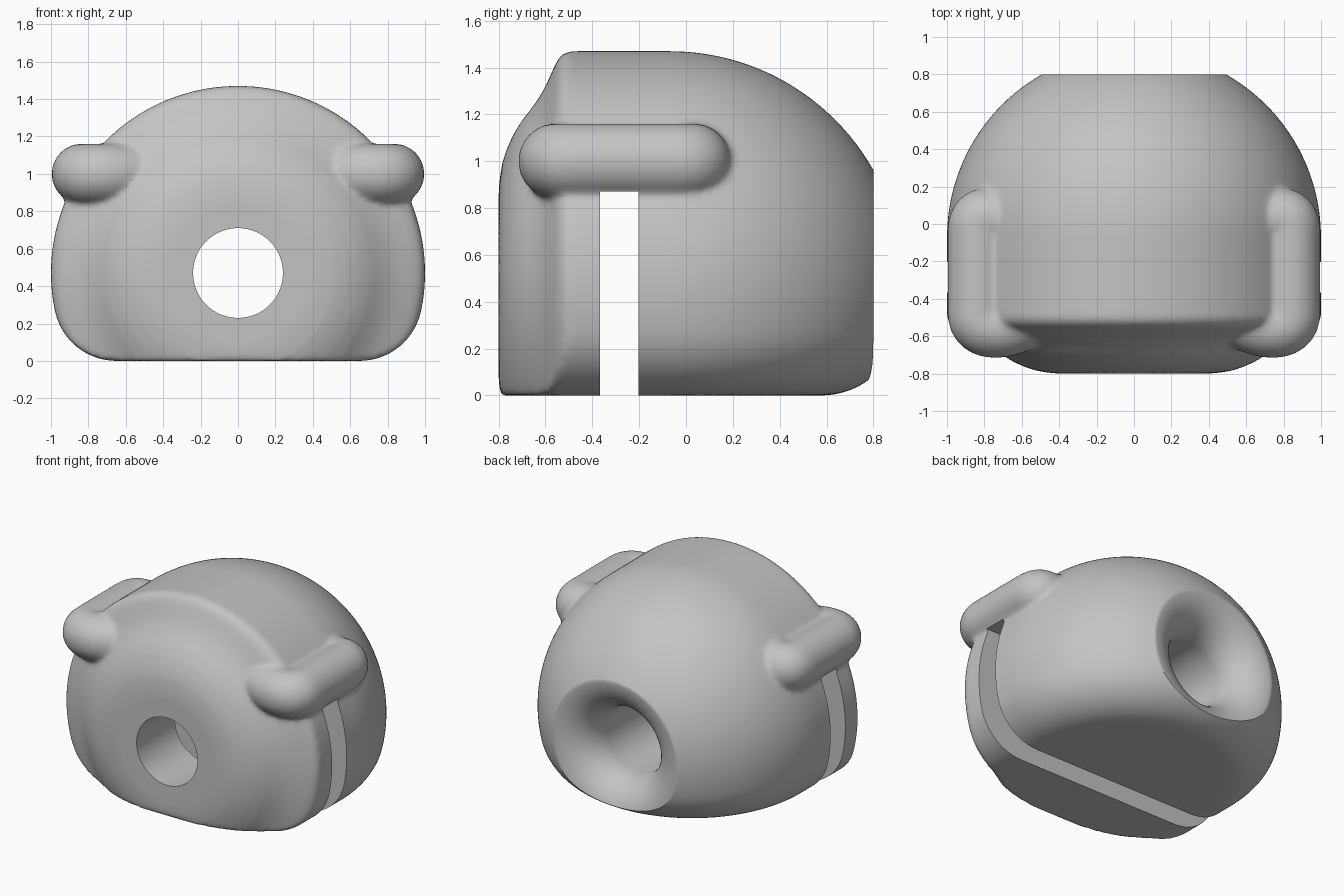
import bpy, bmesh, math

if "Cube" in bpy.data.objects:
    bpy.data.objects.remove(bpy.data.objects["Cube"])

AXIS_Z = 0.47      # height of the bore axis
DOME_Y = -0.07     # where the straight barrel meets the dome

grey = bpy.data.materials.new("light_grey")
grey.diffuse_color = (0.55, 0.55, 0.55, 1)
grey.use_nodes = True
grey.node_tree.nodes["Principled BSDF"].inputs["Base Color"].default_value = grey.diffuse_color


def finish(name, bm):
    bmesh.ops.remove_doubles(bm, verts=bm.verts, dist=1e-5)
    bmesh.ops.holes_fill(bm, edges=[e for e in bm.edges if e.is_boundary], sides=0)
    bmesh.ops.recalc_face_normals(bm, faces=bm.faces)
    mesh = bpy.data.meshes.new(name)
    bm.to_mesh(mesh)
    bm.free()
    ob = bpy.data.objects.new(name, mesh)
    bpy.context.collection.objects.link(ob)
    return ob


def skin(name, rows, closed=False):
    """Join rows of points into a surface."""
    bm = bmesh.new()
    grid = [[bm.verts.new(p) for p in row] for row in rows]
    pairs = list(zip(grid, grid[1:]))
    if closed:
        pairs.append((grid[-1], grid[0]))
    for a, b in pairs:
        for i in range(len(a) - 1):
            bm.faces.new((a[i], a[i + 1], b[i + 1], b[i]))
    return finish(name, bm)


def revolve(name, profile, steps=128):
    """Turn (y, radius) points around the bore axis."""
    rows = []
    for k in range(steps):
        a = 2 * math.pi * k / steps
        rows.append([(r * math.cos(a), y, AXIS_Z + r * math.sin(a)) for y, r in profile])
    return skin(name, rows, closed=True)


def activate(ob):
    bpy.ops.object.select_all(action='DESELECT')
    ob.select_set(True)
    bpy.context.view_layer.objects.active = ob


def apply_modifier(ob, kind, **settings):
    activate(ob)
    mod = ob.modifiers.new(kind.lower(), kind)
    for key, value in settings.items():
        setattr(mod, key, value)
    bpy.ops.object.modifier_apply(modifier=mod.name)


def boolean(ob, tool, operation):
    apply_modifier(ob, 'BOOLEAN', object=tool, operation=operation, solver='EXACT')
    bpy.data.objects.remove(tool)


# Body: flat-bottomed round profile, swept straight then around the dome
FIL = 0.336
FIL_X = 0.65
tangent = math.atan2(FIL - AXIS_Z, FIL_X)
profile = [(0, 0), (0.3, 0)]
for i in range(17):
    a = -math.pi / 2 + (tangent + math.pi / 2) * i / 16
    profile.append((FIL_X + FIL * math.cos(a), FIL + FIL * math.sin(a)))
for i in range(1, 49):
    a = tangent + (math.pi / 2 - tangent) * i / 48
    profile.append((math.cos(a) if i < 48 else 0, AXIS_Z + math.sin(a)))

frames = [(-0.9, 0)] + [(DOME_Y, math.pi * i / 72) for i in range(73)] + [(-0.9, math.pi)]
body = skin("housing_body", [[(r * math.cos(a), y + r * math.sin(a), z) for r, z in profile]
                             for y, a in frames])

# Bell-shaped front
bell = revolve("front_bell", [
    (-0.8, 0), (-0.8, 0.39), (-0.796, 0.45), (-0.785, 0.52), (-0.766, 0.58),
    (-0.737, 0.645), (-0.70, 0.705), (-0.66, 0.755), (-0.625, 0.805),
    (-0.60, 0.85), (-0.575, 0.905), (-0.555, 0.95), (-0.535, 0.982),
    (-0.50, 1.002), (-0.45, 1.05), (-0.45, 1.5), (1.2, 1.5), (1.2, 0)])
boolean(body, bell, 'INTERSECT')

# Side lugs: round bars that bend into the body at both ends
lugs = []
for side in (-1, 1):
    curve = bpy.data.curves.new("side_lug", 'CURVE')
    curve.dimensions = '3D'
    curve.bevel_depth = 0.162
    curve.bevel_resolution = 8
    curve.use_fill_caps = True
    path = [(0.4, -0.4), (0.62, -0.55), (0.835, -0.56), (0.835, -0.4),
            (0.835, -0.1), (0.835, 0.03), (0.75, 0.03), (0.4, 0.0)]
    spline = curve.splines.new('NURBS')
    spline.points.add(len(path) - 1)
    for point, (x, y) in zip(spline.points, path):
        point.co = (side * x, y, 1.0, 1)
    spline.order_u = 3
    spline.use_endpoint_u = True
    spline.resolution_u = 8
    lug = bpy.data.objects.new("side_lug", curve)
    bpy.context.collection.objects.link(lug)
    activate(lug)
    bpy.ops.object.convert(target='MESH')
    lugs.append(bpy.context.view_layer.objects.active)

# Blend lugs and body into one soft casting
activate(body)
for lug in lugs:
    lug.select_set(True)
bpy.ops.object.join()
apply_modifier(body, 'REMESH', mode='VOXEL', voxel_size=0.016)
apply_modifier(body, 'SMOOTH', factor=0.5, iterations=10)

# Bore with flared mouth, and the flat back
mouth = []
for i in range(17):
    a = math.pi / 2 * i / 16
    mouth.append((0.54 + 0.26 * math.sin(a), 0.5 - 0.26 * math.cos(a)))
bore = revolve("bore", [(-1, 0), (-1, 0.24)] + mouth + [(0.8, 1.5), (1.2, 1.5), (1.2, 0)])
boolean(body, bore, 'DIFFERENCE')

# Cross slot, open at the bottom and both sides
bm = bmesh.new()
bmesh.ops.create_cube(bm, size=1)
for v in bm.verts:
    v.co = (v.co.x * 3, -0.285 + v.co.y * 0.165, 0.37 + v.co.z)
boolean(body, finish("slot", bm), 'DIFFERENCE')

body.data.materials.clear()
body.data.materials.append(grey)
for poly in body.data.polygons:
    poly.material_index = 0
activate(body)
bpy.ops.object.shade_smooth_by_angle(angle=math.radians(35))
